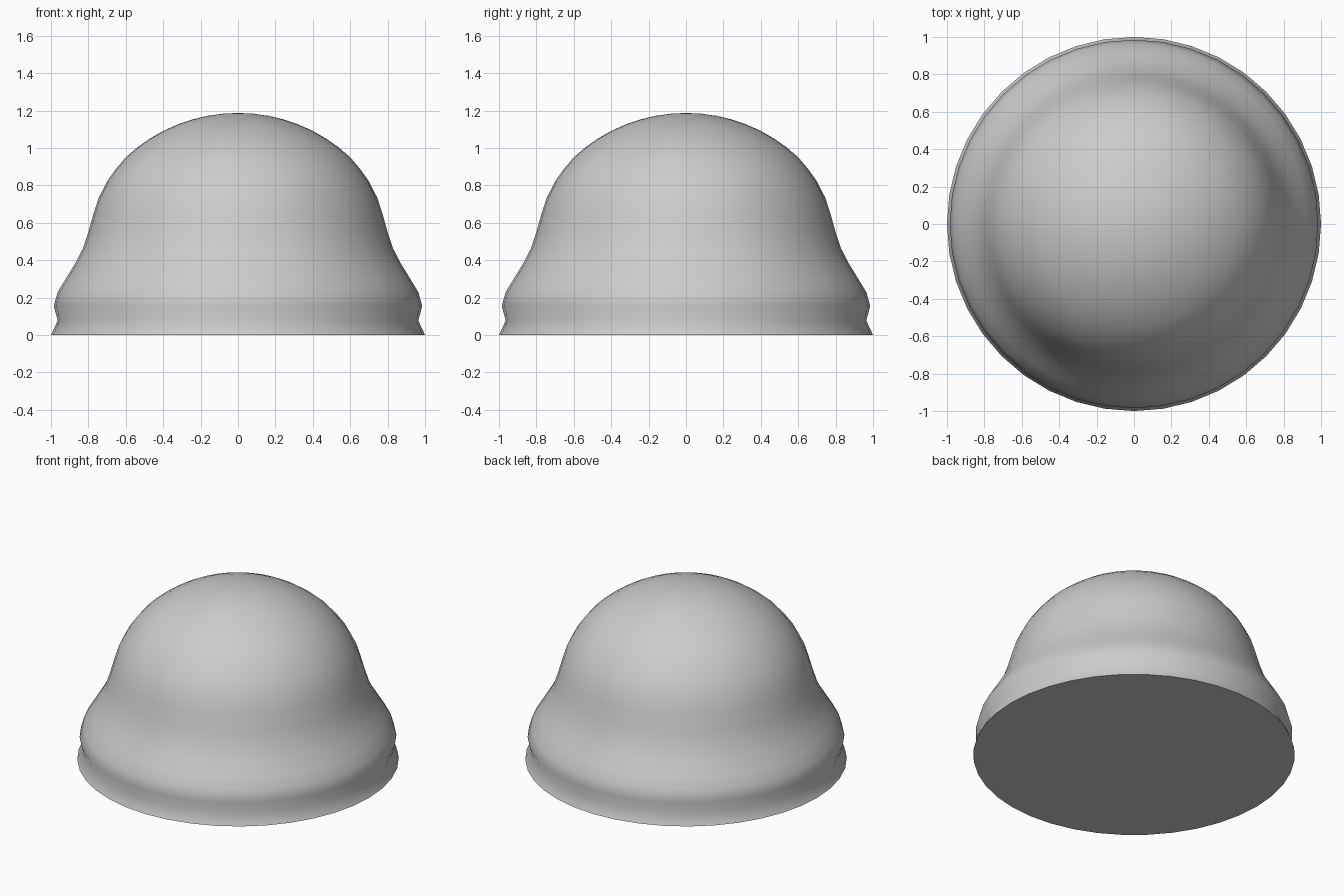
import bpy, bmesh, math

if "Cube" in bpy.data.objects:
    bpy.data.objects.remove(bpy.data.objects["Cube"])

SIDES = 40

# Lathe profile (radius, height): flared foot, groove, bead, waist, shoulder
profile = [(1.0, 0.0), (0.964, 0.077), (0.985, 0.155), (0.964, 0.23),
           (0.92, 0.302), (0.872, 0.38), (0.829, 0.463), (0.80, 0.55),
           (0.772, 0.65), (0.745, 0.733), (0.70, 0.822), (0.655, 0.885),
           (0.60, 0.95)]

# Dome cap: circular arc from the shoulder to the apex
TOP, R = 1.187, 0.88
start = math.asin(0.60 / R)
for i in range(1, 8):
    a = start * (1 - i / 8)
    profile.append((R * math.sin(a), TOP - R + R * math.cos(a)))

bm = bmesh.new()
rings = [[bm.verts.new((r * math.cos(2 * math.pi * k / SIDES),
                        r * math.sin(2 * math.pi * k / SIDES), z))
          for k in range(SIDES)] for r, z in profile]
for lo, hi in zip(rings, rings[1:]):
    for k in range(SIDES):
        n = (k + 1) % SIDES
        bm.faces.new((lo[k], lo[n], hi[n], hi[k]))

# Apex fan and flat base
apex = bm.verts.new((0, 0, TOP))
for k in range(SIDES):
    bm.faces.new((rings[-1][k], rings[-1][(k + 1) % SIDES], apex))
bm.faces.new(rings[0][::-1])

mesh = bpy.data.meshes.new("dome_body")
bm.to_mesh(mesh)
bm.free()
body = bpy.data.objects.new("dome_body", mesh)
bpy.context.collection.objects.link(body)

# Smooth sides, sharp base rim
bpy.context.view_layer.objects.active = body
body.select_set(True)
bpy.ops.object.shade_smooth_by_angle(angle=math.radians(60))
